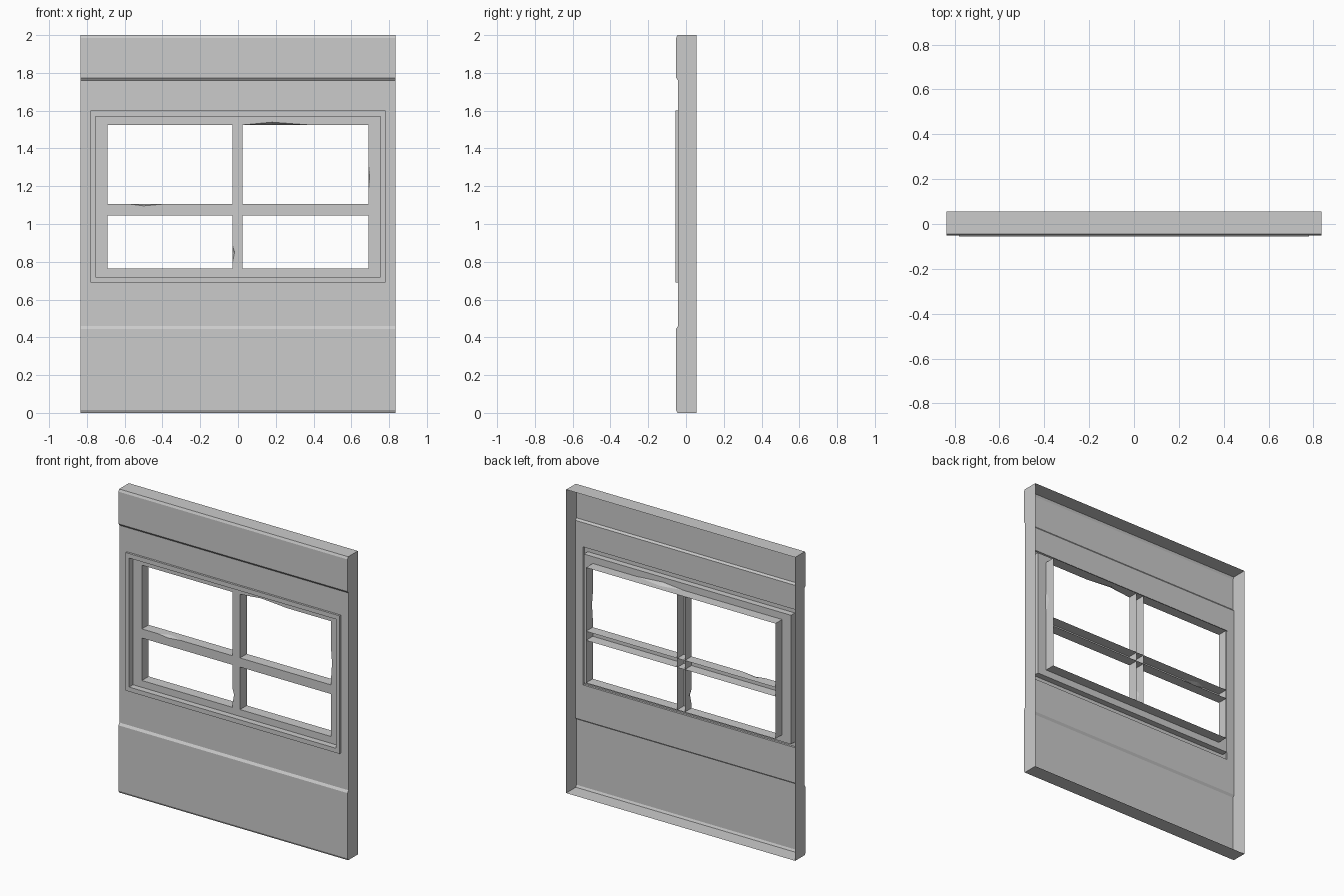
import bpy, bmesh
from mathutils import Vector

if "Cube" in bpy.data.objects:
    bpy.data.objects.remove(bpy.data.objects["Cube"])

W, BACK = 0.835, 0.0555
MID, PLANE, RIM = -0.042, -0.015, -0.0555


def finish(bm, name, merge=True):
    if merge:
        bmesh.ops.remove_doubles(bm, verts=bm.verts, dist=1e-5)
    bmesh.ops.recalc_face_normals(bm, faces=bm.faces)
    me = bpy.data.meshes.new(name)
    bm.to_mesh(me)
    bm.free()
    ob = bpy.data.objects.new(name, me)
    bpy.context.collection.objects.link(ob)
    return ob


def face(bm, pts):
    return bm.faces.new([bm.verts.new(p) for p in pts])


def rect(x0, x1, z0, z1, y):
    return [Vector(p) for p in ((x0, y, z0), (x1, y, z0), (x1, y, z1), (x0, y, z1))]


def loft(bm, rings):
    for a, b in zip(rings, rings[1:]):
        for i in range(4):
            j = (i + 1) % 4
            face(bm, (a[i], a[j], b[j], b[i]))


# wall shell: stepped front sheet, side walls and caps, open at the back
profile = [(BACK, 0), (-0.045, 0), (-0.052, 0.014), (-0.052, 0.445), (MID, 0.46),
           (MID, 1.76), (-0.052, 1.773), (-0.052, 1.985), (-0.045, 2), (BACK, 2)]
bm = bmesh.new()
for (y0, z0), (y1, z1) in zip(profile, profile[1:]):
    if (z0, z1) != (0.46, 1.76):          # middle band holds the window
        face(bm, ((-W, y0, z0), (W, y0, z0), (W, y1, z1), (-W, y1, z1)))
for s in (-W, W):
    face(bm, [(s, y, z) for y, z in profile])
loft(bm, [rect(-W, W, 0.46, 1.76, MID), rect(-0.78, 0.78, 0.69, 1.6, MID)])
finish(bm, "wall_panel")

# raised window surround with a step back to the sash
bm = bmesh.new()
loft(bm, [rect(-0.78, 0.78, 0.69, 1.6, MID),
          rect(-0.78, 0.78, 0.69, 1.6, RIM),
          rect(-0.755, 0.755, 0.72, 1.57, RIM),
          rect(-0.755, 0.755, 0.72, 1.57, PLANE)])
finish(bm, "window_surround")

# sash: flat sheet pierced by four panes, each lined by a wall running back
XS = ((-0.69, -0.03), (0.025, 0.69))
ZS = ((0.765, 1.045), (1.105, 1.525))
# chips in pane edges: (column, row, side) -> start, peak, end along edge, depth
chips = {(1, 1, 2): (0.37, 0.18, 0.03, 0.014),
         (0, 1, 0): (-0.57, -0.5, -0.4, 0.009),
         (0, 0, 1): (0.79, 0.85, 0.89, 0.012),
         (1, 1, 1): (1.16, 1.25, 1.33, 0.006)}
outward = [Vector(v) for v in ((0, 0, -1), (1, 0, 0), (0, 0, 1), (-1, 0, 0))]

walls = bmesh.new()
outlines = [rect(-0.755, 0.755, 0.72, 1.57, PLANE)]
for c, (x0, x1) in enumerate(XS):
    for r, (z0, z1) in enumerate(ZS):
        front = rect(x0, x1, z0, z1, PLANE)
        rear = rect(x0, x1, z0, z1, BACK)
        loop = []
        for i in range(4):
            a, b = front[i], front[(i + 1) % 4]
            loop.append(a)
            edge = [a]
            if (c, r, i) in chips:
                s, m, e, d = chips[c, r, i]
                ax = 0 if i % 2 == 0 else 2
                p, q, t = a.copy(), a.copy(), a.copy()
                p[ax], q[ax], t[ax] = s, m, e
                inner = q + Vector((0, 0.03, 0))
                q = q + outward[i] * d
                face(walls, (p, q, inner))
                face(walls, (q, t, inner))
                loop += [p, q, t]
                edge += [p, inner, t]
            face(walls, edge + [b, rear[(i + 1) % 4], rear[i]])
        outlines.append(loop)

# short strips closing the bar ends and the crossing
gx, gz = (-0.03, 0.025), (1.045, 1.105)
for z in (0.765, *gz, 1.525):
    face(walls, ((gx[0], PLANE, z), (gx[1], PLANE, z), (gx[1], BACK, z), (gx[0], BACK, z)))
for x in (-0.69, *gx, 0.69):
    face(walls, ((x, PLANE, gz[0]), (x, PLANE, gz[1]), (x, BACK, gz[1]), (x, BACK, gz[0])))
finish(walls, "pane_linings")

# sash sheet filled between its outlines
bm = bmesh.new()
edges = []
for loop in outlines:
    vs = [bm.verts.new(p) for p in loop]
    edges += [bm.edges.new((vs[i], vs[(i + 1) % len(vs)])) for i in range(len(vs))]
bmesh.ops.triangle_fill(bm, use_beauty=True, use_dissolve=False, edges=edges, normal=(0, -1, 0))
finish(bm, "window_sash")
